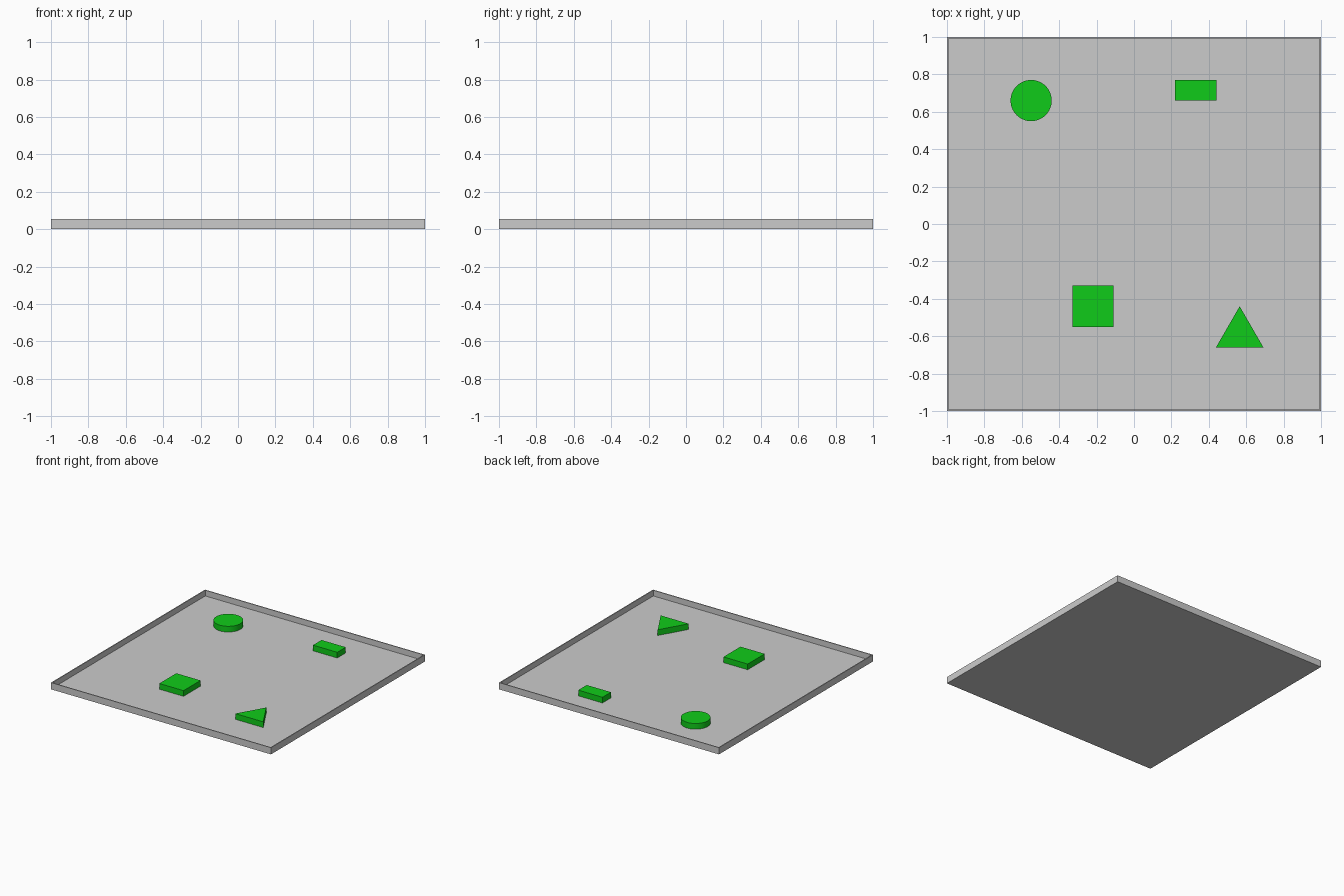
import bpy, bmesh, math

if "Cube" in bpy.data.objects:
    bpy.data.objects.remove(bpy.data.objects["Cube"])

RIM = 0.011      # wall thickness
FLOOR = 0.008    # floor thickness
TOP = 0.055      # overall height

green = bpy.data.materials.new("green")
green.diffuse_color = (0.005, 0.6, 0.01, 1)
green.use_nodes = True
green.node_tree.nodes["Principled BSDF"].inputs["Base Color"].default_value = green.diffuse_color


def make_object(name, bm, material=None):
    bmesh.ops.recalc_face_normals(bm, faces=bm.faces)
    mesh = bpy.data.meshes.new(name)
    bm.to_mesh(mesh)
    bm.free()
    obj = bpy.data.objects.new(name, mesh)
    bpy.context.collection.objects.link(obj)
    if material:
        mesh.materials.append(material)
    return obj


def prism(name, points, z0, z1, material=None):
    bm = bmesh.new()
    base = bm.faces.new([bm.verts.new((x, y, z0)) for x, y in points])
    ext = bmesh.ops.extrude_face_region(bm, geom=[base], use_keep_orig=True)
    verts = [g for g in ext["geom"] if isinstance(g, bmesh.types.BMVert)]
    bmesh.ops.translate(bm, verts=verts, vec=(0, 0, z1 - z0))
    return make_object(name, bm, material)


def rect(x0, x1, y0, y1):
    return [(x0, y0), (x1, y0), (x1, y1), (x0, y1)]


# Open tray: slab with its top inset and pushed down to the floor
bm = bmesh.new()
bmesh.ops.create_cube(bm, size=1)
for v in bm.verts:
    v.co = (v.co.x * 2, v.co.y * 2, (v.co.z + 0.5) * TOP)
bm.normal_update()
top = max(bm.faces, key=lambda f: f.calc_center_median().z)
bmesh.ops.inset_region(bm, faces=[top], thickness=RIM)
inner = bmesh.ops.extrude_discrete_faces(bm, faces=[top])["faces"][0]
bmesh.ops.translate(bm, verts=inner.verts, vec=(0, 0, FLOOR - TOP))
make_object("tray", bm)

# Raised shape blocks standing on the tray floor
circle = [(-0.55 + 0.11 * math.cos(a), 0.66 + 0.11 * math.sin(a))
          for a in (i * math.tau / 64 for i in range(64))]
shapes = {
    "round_block": circle,
    "rectangle_block": rect(0.22, 0.44, 0.66, 0.77),
    "square_block": rect(-0.33, -0.11, -0.55, -0.33),
    "triangle_block": [(0.438, -0.66), (0.692, -0.66), (0.565, -0.44)],
}
for name, points in shapes.items():
    obj = prism(name, points, FLOOR, TOP, green)
    if name == "round_block":
        bpy.ops.object.select_all(action="DESELECT")
        obj.select_set(True)
        bpy.context.view_layer.objects.active = obj
        bpy.ops.object.shade_smooth_by_angle(angle=math.radians(30))
